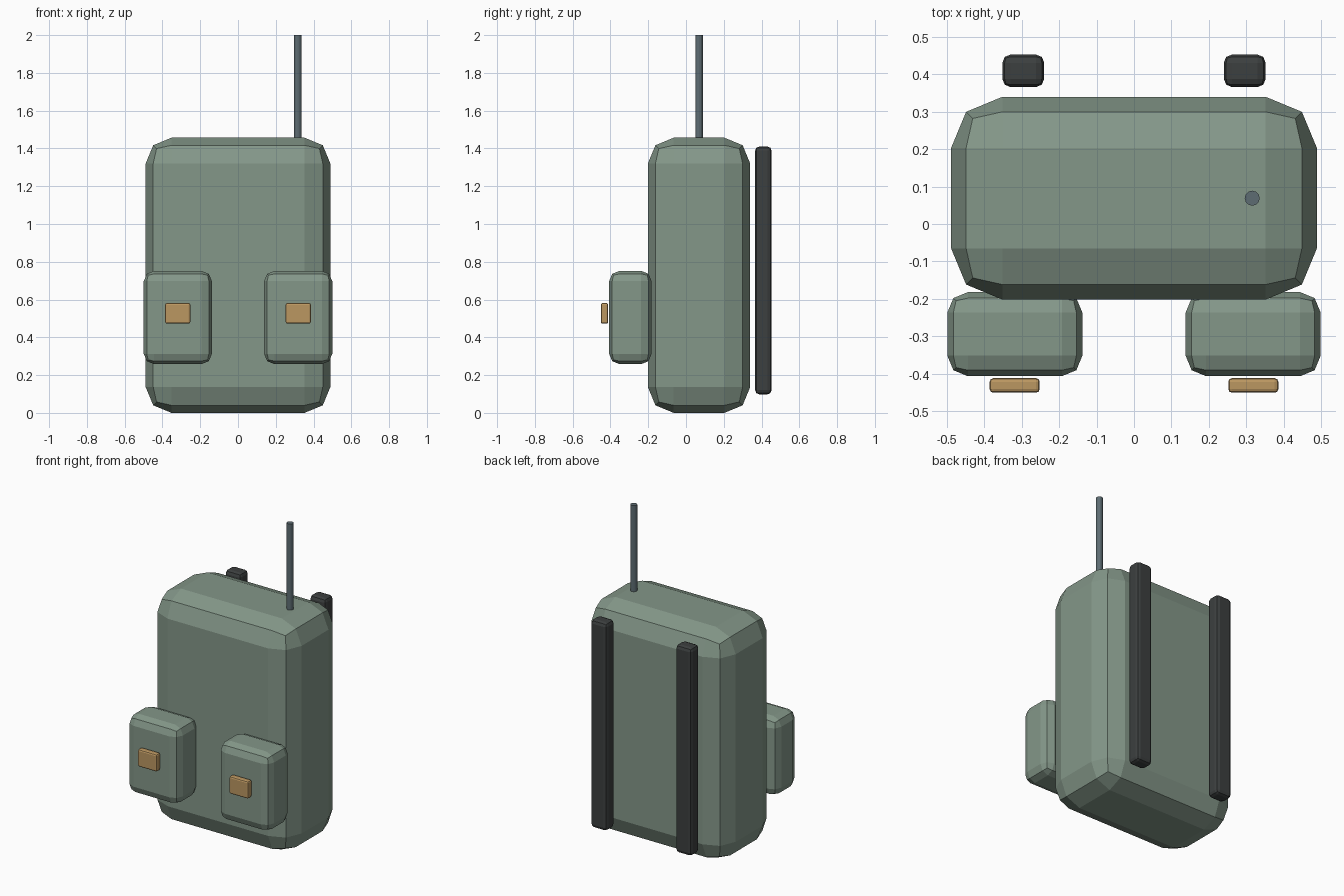
import bpy

if "Cube" in bpy.data.objects:
    bpy.data.objects.remove(bpy.data.objects["Cube"])


def material(name, rgb):
    mat = bpy.data.materials.new(name)
    mat.diffuse_color = (*rgb, 1.0)
    mat.use_nodes = True
    mat.node_tree.nodes["Principled BSDF"].inputs["Base Color"].default_value = mat.diffuse_color
    return mat


GREEN = material("canvas_green", (0.23, 0.31, 0.25))
DARK = material("strap_dark", (0.045, 0.05, 0.05))
TAN = material("buckle_tan", (0.50, 0.31, 0.12))
STEEL = material("antenna_steel", (0.11, 0.15, 0.17))


def rounded_box(name, lo, hi, bevel, mat):
    """Flat-shaded box from two corners, with a two-step bevel on every edge."""
    bpy.ops.mesh.primitive_cube_add(
        size=1, location=[(a + b) / 2 for a, b in zip(lo, hi)])
    obj = bpy.context.object
    obj.name = name
    obj.scale = [b - a for a, b in zip(lo, hi)]
    bpy.ops.object.transform_apply(location=False, rotation=False, scale=True)
    mod = obj.modifiers.new("bevel", 'BEVEL')
    mod.width = bevel
    mod.segments = 2
    mod.limit_method = 'NONE'
    obj.data.materials.append(mat)
    return obj


def mirrored_pair(name, lo, hi, bevel, mat):
    """The same box on the right (+x) and left (-x) side."""
    rounded_box(name + "_right", lo, hi, bevel, mat)
    rounded_box(name + "_left", (-hi[0], lo[1], lo[2]), (-lo[0], hi[1], hi[2]), bevel, mat)


# Main pack
rounded_box("pack_body", (-0.489, -0.202, 0.0), (0.489, 0.34, 1.457), 0.137, GREEN)

# Front pockets and their buckles
mirrored_pair("pocket", (0.138, -0.407, 0.258), (0.499, -0.182, 0.752), 0.055, GREEN)
mirrored_pair("buckle", (0.252, -0.451, 0.472), (0.386, -0.412, 0.582), 0.01, TAN)

# Shoulder straps behind the pack
mirrored_pair("shoulder_strap", (0.24, 0.366, 0.098), (0.352, 0.453, 1.41), 0.022, DARK)

# Antenna rising from the top, its foot sunk into the pack
bottom, top = 1.36, 2.0
bpy.ops.mesh.primitive_cylinder_add(
    vertices=12, radius=0.02, depth=top - bottom,
    location=(0.316, 0.069, (bottom + top) / 2))
antenna = bpy.context.object
antenna.name = "antenna"
antenna.data.materials.append(STEEL)
